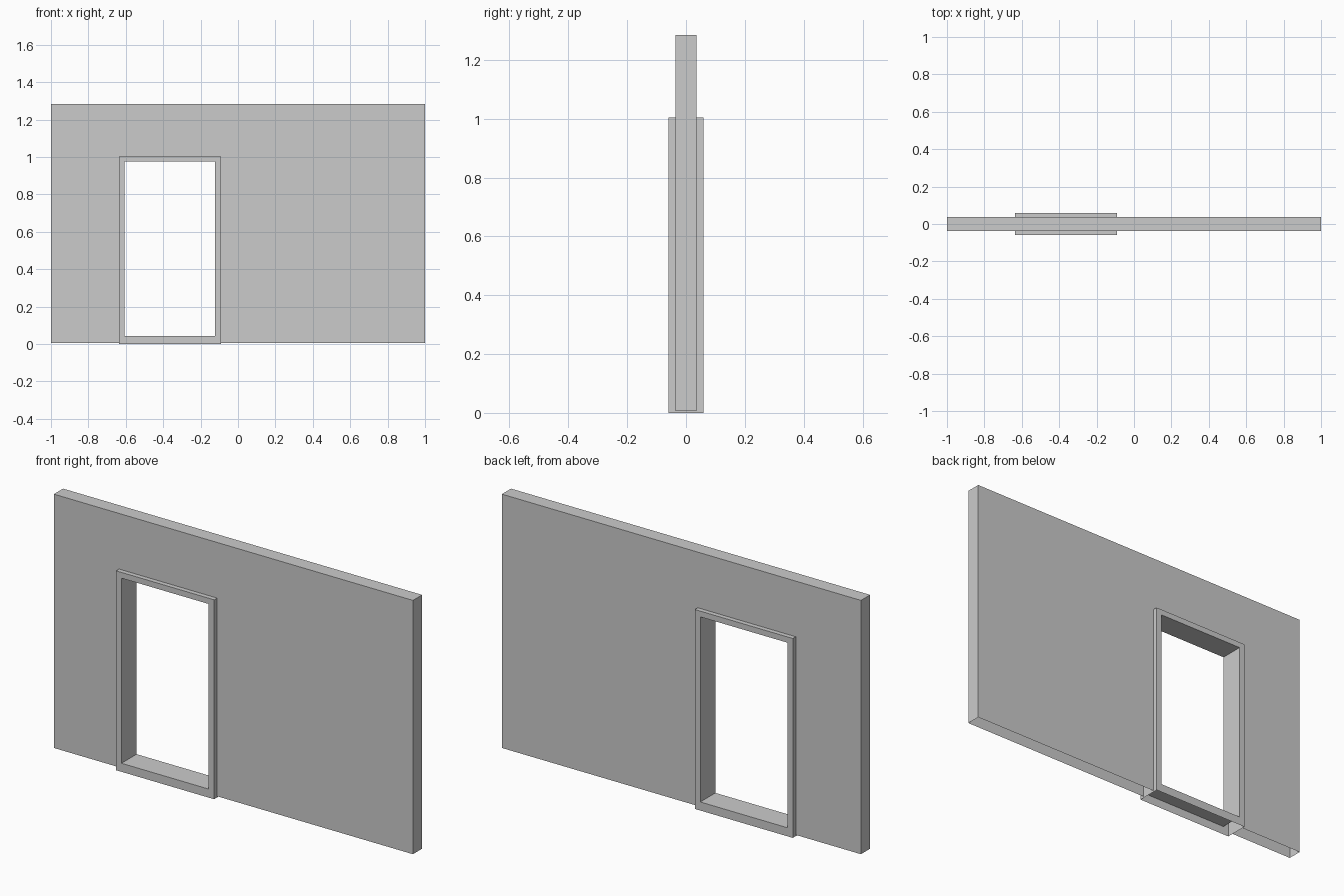
import bpy, bmesh

if "Cube" in bpy.data.objects:
    bpy.data.objects.remove(bpy.data.objects["Cube"])

WALL_Y, FRAME_Y = 0.0365, 0.06       # half depths
WALL_Z0, WALL_Z1 = 0.006, 1.284
OX0, OX1, OZ1 = -0.637, -0.091, 1.004                 # frame outside
IX0, IX1, IZ0, IZ1 = -0.607, -0.122, 0.043, 0.975     # doorway opening


def finish(bm, name):
    mesh = bpy.data.meshes.new(name)
    bm.to_mesh(mesh)
    bm.free()
    obj = bpy.data.objects.new(name, mesh)
    bpy.context.collection.objects.link(obj)


def extrude_y(bm, face, depth):
    """Extrude a front-facing region backwards and cap it."""
    ext = bmesh.ops.extrude_face_region(bm, geom=[face], use_keep_orig=True)
    verts = [g for g in ext["geom"] if isinstance(g, bmesh.types.BMVert)]
    bmesh.ops.translate(bm, verts=verts, vec=(0, depth, 0))
    bmesh.ops.recalc_face_normals(bm, faces=bm.faces)


def drop_bottom(bm, z):
    """Leave the underside open."""
    low = [f for f in bm.faces if all(abs(v.co.z - z) < 1e-5 for v in f.verts)]
    bmesh.ops.delete(bm, geom=low, context='FACES_ONLY')


# Wall: slab with a notch where the frame sits, hollow and open underneath
bm = bmesh.new()
outline = [(-1, WALL_Z0), (OX0, WALL_Z0), (OX0, OZ1), (OX1, OZ1),
           (OX1, WALL_Z0), (1, WALL_Z0), (1, WALL_Z1), (-1, WALL_Z1)]
face = bm.faces.new([bm.verts.new((x, -WALL_Y, z)) for x, z in outline])
extrude_y(bm, face, 2 * WALL_Y)
drop_bottom(bm, WALL_Z0)
# The notch sides are already covered by the frame
notch = [f for f in bm.faces if abs(f.normal.y) < 0.5 and
         all(OX0 - 1e-4 < v.co.x < OX1 + 1e-4 for v in f.verts)]
bmesh.ops.delete(bm, geom=notch, context='FACES_ONLY')
bmesh.ops.triangulate(bm, faces=[f for f in bm.faces if len(f.verts) > 4])
finish(bm, "wall")

# Door frame: rectangular ring deeper than the wall, open underneath
bm = bmesh.new()


def rect(x0, x1, z0, z1, y):
    return [bm.verts.new((x, y, z)) for x, z in ((x0, z0), (x1, z0), (x1, z1), (x0, z1))]


loops = [rect(OX0, OX1, 0, OZ1, -FRAME_Y), rect(OX0, OX1, 0, OZ1, FRAME_Y),
         rect(IX0, IX1, IZ0, IZ1, FRAME_Y), rect(IX0, IX1, IZ0, IZ1, -FRAME_Y)]
for k in range(4):
    a, b = loops[k], loops[(k + 1) % 4]
    for i in range(4):
        j = (i + 1) % 4
        bm.faces.new((a[i], a[j], b[j], b[i]))
bmesh.ops.recalc_face_normals(bm, faces=bm.faces)
drop_bottom(bm, 0)
finish(bm, "door_frame")
